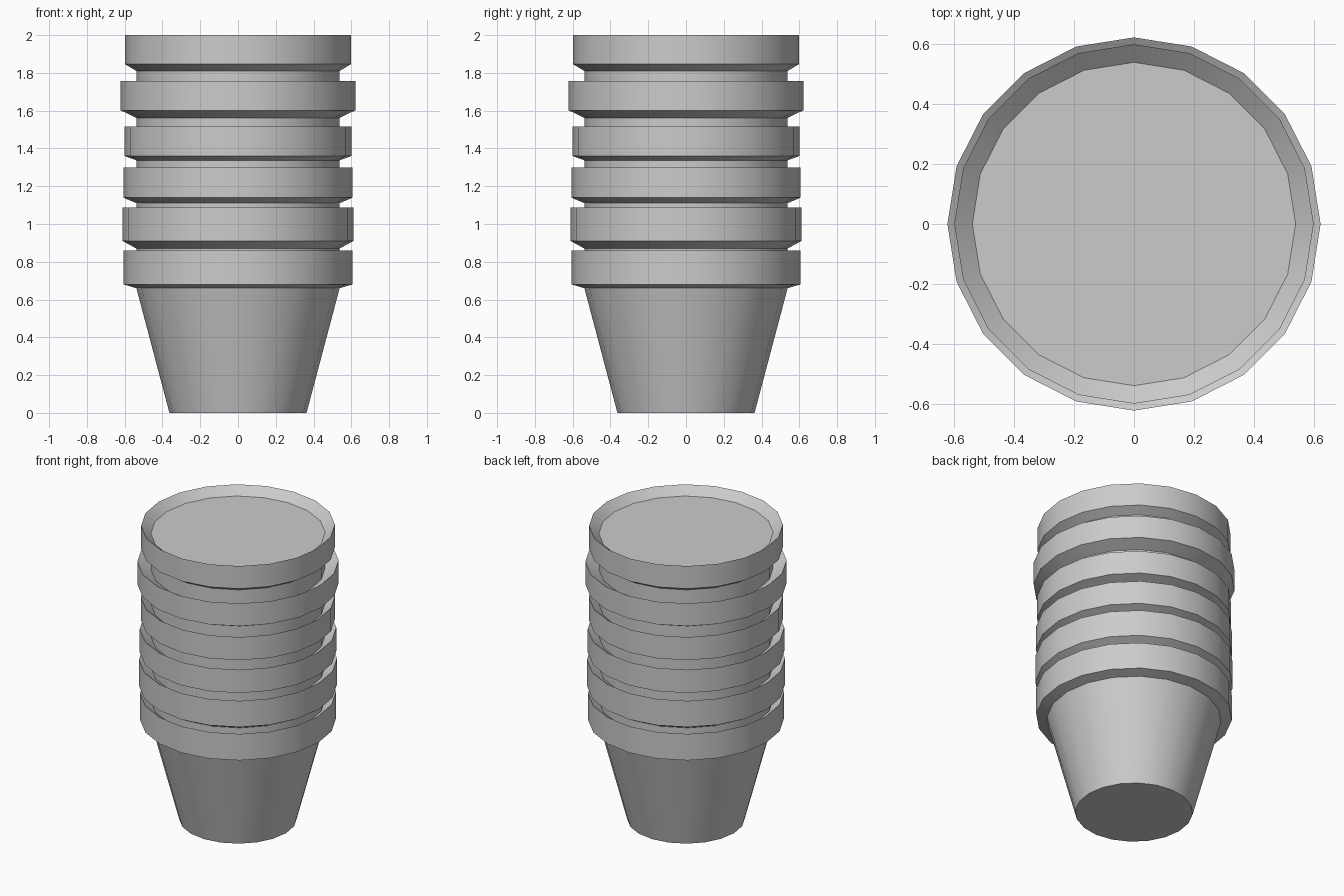
import bpy, bmesh
from math import cos, sin, tau, radians

if "Cube" in bpy.data.objects:
    bpy.data.objects.remove(bpy.data.objects["Cube"])

SIDES = 20
NECK = 0.538      # radius of the column between rims
DIP = 0.052       # depth of the sloped inside of each rim

# rims: underside z, lower edge z, top z, radius
RIMS = [
    (0.66, 0.68, 0.86, 0.605),
    (0.87, 0.91, 1.088, 0.611),
    (1.11, 1.14, 1.298, 0.607),
    (1.337, 1.36, 1.517, 0.600),
    (1.562, 1.602, 1.756, 0.621),
    (1.81, 1.846, 2.00, 0.598),
]


def lathe(name, profile):
    """Revolve a (radius, z) profile and cap both ends."""
    bm = bmesh.new()
    rings = [[bm.verts.new((r * cos(tau * i / SIDES), r * sin(tau * i / SIDES), z))
              for i in range(SIDES)] for r, z in profile]
    for a, b in zip(rings, rings[1:]):
        for i in range(SIDES):
            j = (i + 1) % SIDES
            bm.faces.new((a[i], a[j], b[j], b[i]))
    bm.faces.new(rings[0][::-1])
    bm.faces.new(rings[-1])
    mesh = bpy.data.meshes.new(name)
    bm.to_mesh(mesh)
    bm.free()
    obj = bpy.data.objects.new(name, mesh)
    bpy.context.collection.objects.link(obj)
    bpy.ops.object.select_all(action='DESELECT')
    obj.select_set(True)
    bpy.context.view_layer.objects.active = obj
    bpy.ops.object.shade_smooth_by_angle(angle=radians(22))
    return obj


# tapered lowest pot, then each nested rim flaring out and dipping back in
profile = [(0.363, 0.0)]
for under, edge, top, radius in RIMS:
    profile += [(NECK, under), (radius, edge), (radius, top), (NECK, top - DIP)]
lathe("pot_stack", profile)
